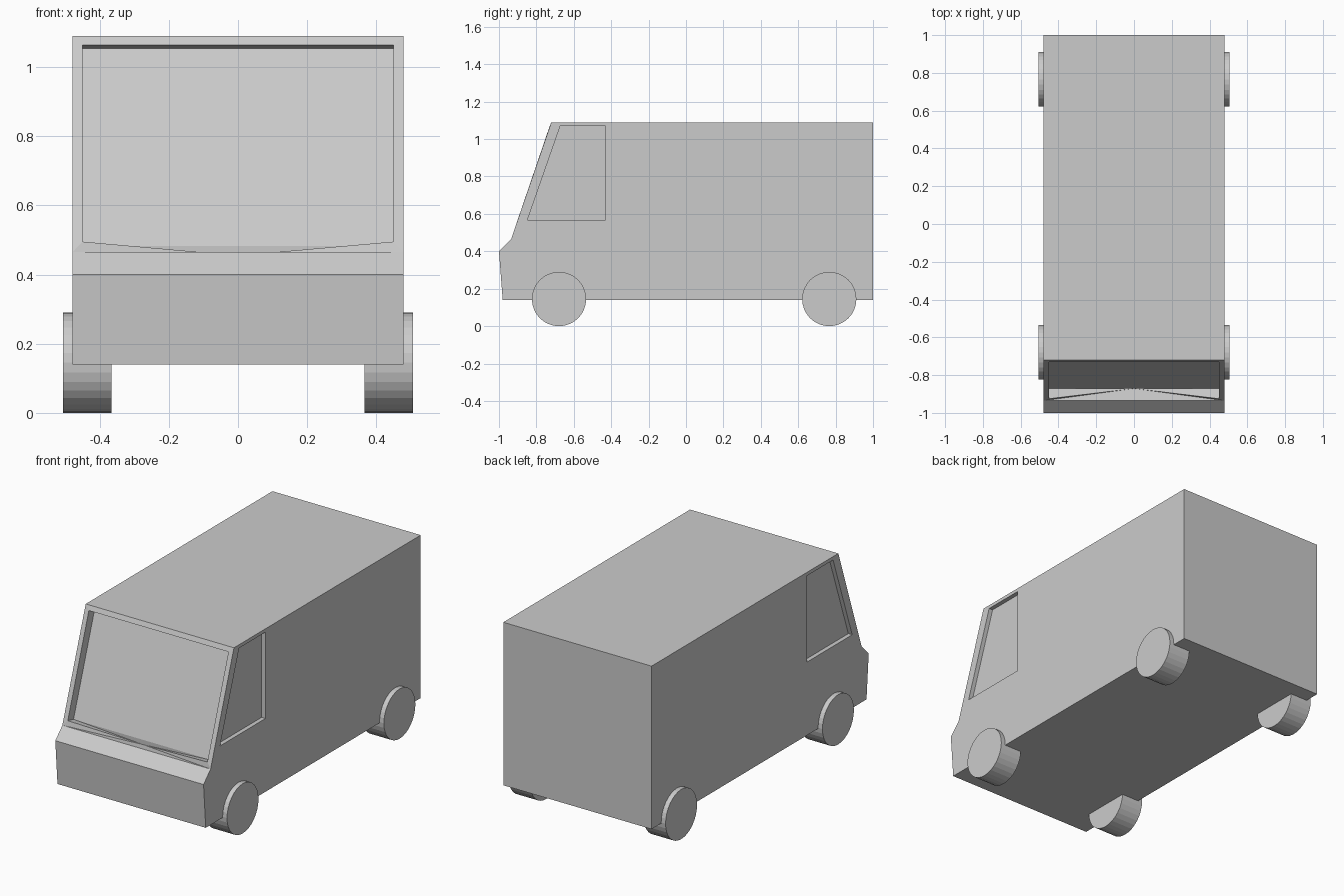
import bpy, bmesh, math

if "Cube" in bpy.data.objects:
    bpy.data.objects.remove(bpy.data.objects["Cube"])

W = 0.478       # half width of the body
G = 0.45        # half width of the windscreen


def make_object(name, bm):
    bmesh.ops.recalc_face_normals(bm, faces=bm.faces)
    mesh = bpy.data.meshes.new(name)
    bm.to_mesh(mesh)
    bm.free()
    ob = bpy.data.objects.new(name, mesh)
    bpy.context.collection.objects.link(ob)
    return ob


# Body: side profile (y, z) swept across the width, windscreen side left open
profile = [(-0.935, 0.465), (-1.0, 0.40), (-0.98, 0.14),
           (1.0, 0.14), (1.0, 1.09), (-0.72, 1.09)]
bm = bmesh.new()
side = {s: [bm.verts.new((s * W, y, z)) for y, z in profile] for s in (-1, 1)}
for s in (-1, 1):
    bm.faces.new(side[s])
for i in range(5):
    bm.faces.new((side[-1][i], side[-1][i + 1], side[1][i + 1], side[1][i]))

# Windscreen: frame, recessed pane and a sill dipping at the middle
low, top, low_in, top_in = (
    {s: bm.verts.new((s * G, y, z)) for s in (-1, 1)}
    for y, z in [(-0.925, 0.495), (-0.731, 1.063), (-0.872, 0.483), (-0.676, 1.054)])
dip = bm.verts.new((0, -0.871, 0.455))
crease = {s: side[s][0] for s in (-1, 1)}
roof = {s: side[s][5] for s in (-1, 1)}
for s in (-1, 1):
    bm.faces.new((crease[s], roof[s], top[s], low[s]))
    bm.faces.new((low[s], top[s], top_in[s], low_in[s]))
    bm.faces.new((crease[s], low[s], dip))
    bm.faces.new((low[s], low_in[s], dip))
bm.faces.new((roof[-1], roof[1], top[1], top[-1]))
bm.faces.new((top[-1], top[1], top_in[1], top_in[-1]))
bm.faces.new((top_in[-1], top_in[1], low_in[1], low_in[-1]))
bm.faces.new((low_in[-1], low_in[1], dip))
bm.faces.new((crease[-1], crease[1], dip))
body = make_object("van_body", bm)

# Side window recesses
window = [(-0.848, 0.567), (-0.672, 1.07), (-0.43, 1.07), (-0.43, 0.567)]
for s, label in ((-1, "left"), (1, "right")):
    bm = bmesh.new()
    inner = [bm.verts.new((s * (W - 0.025), y, z)) for y, z in window]
    outer = [bm.verts.new((s * (W + 0.1), y, z)) for y, z in window]
    bm.faces.new(inner)
    bm.faces.new(outer)
    for i in range(4):
        j = (i + 1) % 4
        bm.faces.new((inner[i], inner[j], outer[j], outer[i]))
    cutter = make_object(label + "_window_cutter", bm)
    cutter.hide_render = True
    mod = body.modifiers.new(label + "_window", 'BOOLEAN')
    mod.operation = 'DIFFERENCE'
    mod.solver = 'EXACT'
    mod.object = cutter
    bpy.context.view_layer.objects.active = body
    bpy.ops.object.modifier_apply(modifier=mod.name)
    bpy.data.objects.remove(cutter)

# Wheels
for y, end in ((-0.679, "front"), (0.766, "rear")):
    for s, label in ((-1, "left"), (1, "right")):
        bpy.ops.mesh.primitive_cylinder_add(
            vertices=32, radius=0.145, depth=0.14,
            location=(s * 0.436, y, 0.145), rotation=(0, math.pi / 2, 0))
        bpy.context.object.name = f"{end}_{label}_wheel"
